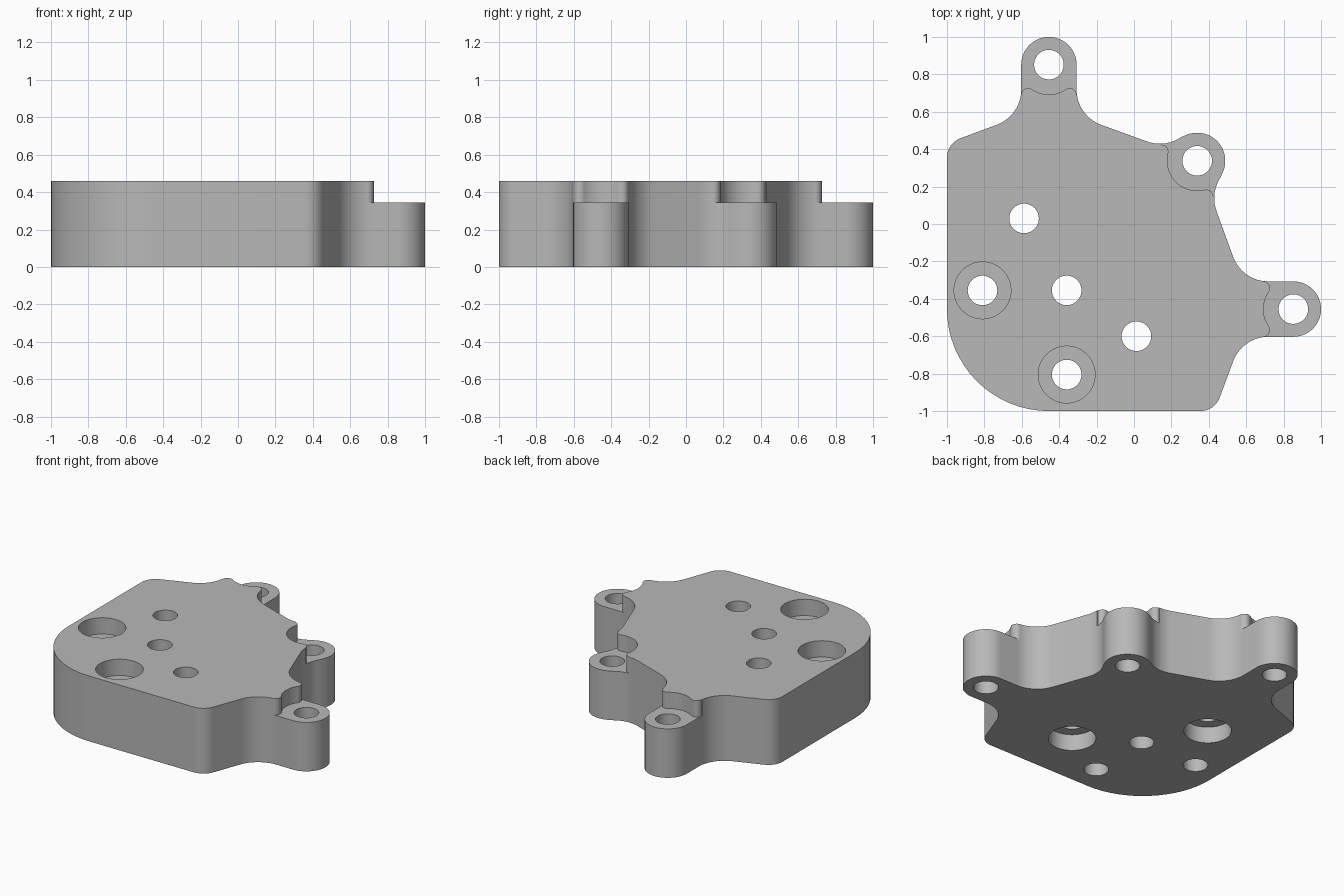
import bpy, bmesh
from math import cos, sin, radians
from mathutils import Vector

if "Cube" in bpy.data.objects:
    bpy.data.objects.remove(bpy.data.objects["Cube"])

HEIGHT, STEP = 0.46, 0.345
HOLE_R, BORE_R = 0.079, 0.152
BORE_DEPTH = HEIGHT - STEP

steel = bpy.data.materials.new("plain_grey")
steel.use_nodes = True
grey = (0.48, 0.48, 0.48, 1)
steel.diffuse_color = grey
steel.node_tree.nodes["Principled BSDF"].inputs["Base Color"].default_value = grey


def arc(cx, cy, r, a0, a1):
    """Points on an arc from angle a0 to a1 in degrees."""
    n = max(4, round(abs(a1 - a0) / 6))
    angles = [radians(a0 + (a1 - a0) * i / n) for i in range(n + 1)]
    return [(cx + r * cos(a), cy + r * sin(a)) for a in angles]


def prism(name, points, z0, z1):
    """Closed outline extruded from z0 to z1."""
    bm = bmesh.new()
    face = bm.faces.new([bm.verts.new((x, y, z0)) for x, y in points])
    top = bmesh.ops.extrude_face_region(bm, geom=[face])["geom"]
    verts = [v for v in top if isinstance(v, bmesh.types.BMVert)]
    bmesh.ops.translate(bm, verts=verts, vec=(0, 0, z1 - z0))
    bmesh.ops.recalc_face_normals(bm, faces=bm.faces)
    mesh = bpy.data.meshes.new(name)
    bm.to_mesh(mesh)
    bm.free()
    mesh.materials.append(steel)
    obj = bpy.data.objects.new(name, mesh)
    bpy.context.collection.objects.link(obj)
    return obj


def cut(obj, cutter):
    """Subtract the cutter and discard it."""
    cutter.hide_render = True
    mod = obj.modifiers.new("cut", "BOOLEAN")
    mod.operation, mod.solver, mod.object = "DIFFERENCE", "EXACT", cutter
    bpy.context.view_layer.objects.active = obj
    bpy.ops.object.modifier_apply(modifier=mod.name)
    bpy.data.objects.remove(cutter)


def bore(x, y, r, z0, z1):
    cut(body, prism("bore_cutter", arc(x, y, r, 0, 360)[:-1], z0, z1))


def recess(x, y, heading, half, sweep):
    """Step around an ear: inner arc, rounded horns, open towards the outside."""
    r, horn = 0.16, 0.038
    a = heading + half
    hub = Vector((x, y))
    pts = arc(x, y, r, heading, a)
    hx, hy = x + (r + horn) * cos(radians(a)), y + (r + horn) * sin(radians(a))
    pts += arc(hx, hy, horn, a + 180, a + 180 - sweep)[1:]
    end = radians(a + 180 - sweep)
    pts.append((pts[-1][0] + 0.3 * cos(end), pts[-1][1] + 0.3 * sin(end)))
    axis = Vector((cos(radians(heading)), sin(radians(heading))))
    apex = hub - axis * 1.5
    # Reflect the half outline in the ear axis
    other = []
    for p in reversed(pts[1:]):
        d = Vector(p) - hub
        q = hub + 2 * d.dot(axis) * axis - d
        other.append((q.x, q.y))
    cut(body, prism("ear_step_cutter", pts + [tuple(apex)] + other, STEP, HEIGHT + 0.1))


# Half of the plate outline, mirrored in the diagonal
half = (arc(-0.455, -0.455, 0.545, 225, 180)
        + arc(-0.89, 0.355, 0.11, 180, 111)
        + arc(-0.803, 0.718, 0.2, 291, 360)
        + arc(-0.455, 0.852, 0.148, 180, 0)
        + arc(-0.107, 0.718, 0.2, 180, 249)
        + arc(0.138, 0.629, 0.2, 249, 304)
        + arc(0.338, 0.338, 0.15, 124, 45)[1:])
body = prism("mounting_plate", half + [(y, x) for x, y in reversed(half[1:-1])], 0, HEIGHT)

# Lowered ears
ears = [(-0.455, 0.852, 270, 34.2, 124), (0.852, -0.455, 180, 34.2, 124),
        (0.338, 0.338, 225, 59, 104)]
for ear in ears:
    recess(*ear)
    bore(ear[0], ear[1], HOLE_R, -0.1, HEIGHT + 0.1)

# Plain hole, holes counterbored from above, holes counterbored from below
top_bored = [(-0.81, -0.355), (-0.36, -0.805)]
bottom_bored = [(-0.588, 0.03), (0.013, -0.6)]
for x, y in [(-0.36, -0.355)] + top_bored + bottom_bored:
    bore(x, y, HOLE_R, -0.1, HEIGHT + 0.1)
for x, y in top_bored:
    bore(x, y, BORE_R, HEIGHT - BORE_DEPTH, HEIGHT + 0.1)
for x, y in bottom_bored:
    bore(x, y, BORE_R, -0.1, BORE_DEPTH)

# Smooth curved walls with crisp rims
bpy.ops.object.select_all(action="DESELECT")
body.select_set(True)
bpy.context.view_layer.objects.active = body
bpy.ops.object.shade_smooth_by_angle(angle=radians(30))
